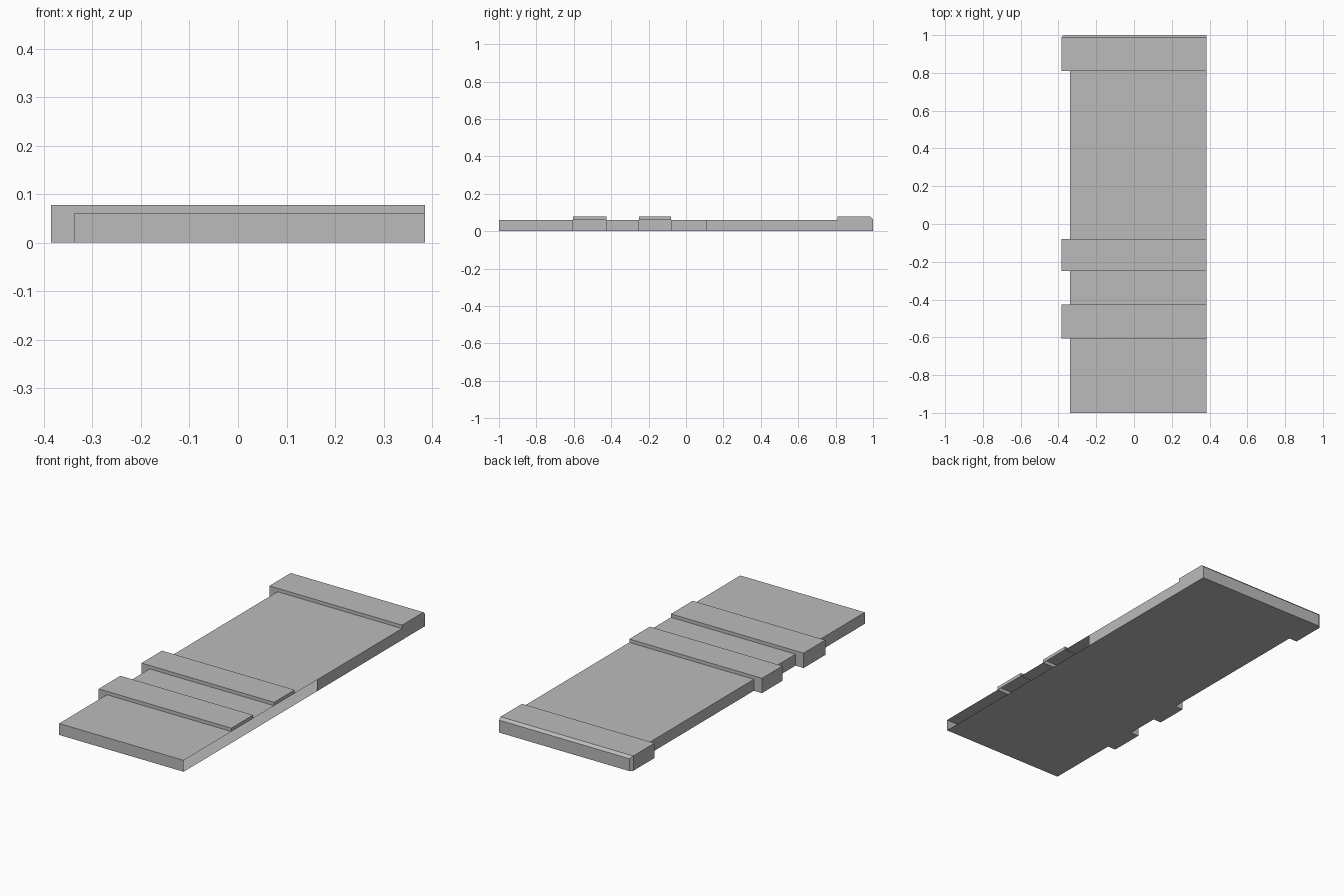
import bpy
import bmesh
from mathutils import Vector

cube = bpy.data.objects.get("Cube")
if cube:
    bpy.data.objects.remove(cube, do_unlink=True)

RIGHT, THIN_X, WIDE_X = 0.385, -0.338, -0.385
THIN_Z, WIDE_Z = 0.06, 0.078
SLOT_END = 0.106    # the +x side is open in front of this

grey = bpy.data.materials.new("plain_grey")
grey.use_nodes = True
colour = (0.5, 0.5, 0.5, 1)
grey.diffuse_color = colour
grey.node_tree.nodes["Principled BSDF"].inputs["Base Color"].default_value = colour


def section(name, y0, y1, wide=False, slot=False, front=None, back=None, bevel=0):
    """One length of the hollow tray; front and back are 'full', 'step' or None."""
    left, top = (WIDE_X, WIDE_Z) if wide else (THIN_X, THIN_Z)
    bm = bmesh.new()
    middle = Vector(((left + RIGHT) / 2, (y0 + y1) / 2, top / 2))

    def face(points):
        f = bm.faces.new([bm.verts.new(p) for p in points])
        f.normal_update()
        if f.normal.dot(f.calc_center_median() - middle) < 0:
            f.normal_flip()

    def side(x, low, high):
        face([(x, y0, low), (x, y1, low), (x, y1, high), (x, y0, high)])

    # Floor, roof and outer wall
    for z in (0, top):
        face([(left, y0, z), (RIGHT, y0, z), (RIGHT, y1, z), (left, y1, z)])
    side(left, 0, top)
    # Slotted side: only the raised strip remains over the slot
    if not slot:
        side(RIGHT, 0, top)
    elif wide:
        side(RIGHT, THIN_Z, top)
    # End walls, stepped where a lower section meets this one
    for y, kind in ((y0, front), (y1, back)):
        if kind == "full":
            face([(left, y, 0), (RIGHT, y, 0), (RIGHT, y, top), (left, y, top)])
        elif kind == "step":
            face([(left, y, 0), (left, y, top), (RIGHT, y, top),
                  (RIGHT, y, THIN_Z), (THIN_X, y, THIN_Z), (THIN_X, y, 0)])
    bmesh.ops.remove_doubles(bm, verts=bm.verts, dist=0.0001)

    # Chamfer the top and outer corner of the rear wall
    if bevel:
        edges = [e for e in bm.edges if all(v.co.y > y1 - 0.001 for v in e.verts)
                 and (all(v.co.z > top - 0.001 for v in e.verts)
                      or all(v.co.x < left + 0.001 for v in e.verts))]
        bmesh.ops.bevel(bm, geom=edges, offset=bevel, segments=1,
                        profile=0.5, affect='EDGES')

    mesh = bpy.data.meshes.new(name)
    bm.to_mesh(mesh)
    bm.free()
    mesh.materials.append(grey)
    bpy.context.collection.objects.link(bpy.data.objects.new(name, mesh))


# Thin lengths of the tray
section("front_panel", -1, -0.605, slot=True, front="full")
section("gap_panel", -0.425, -0.25, slot=True)
section("middle_panel", -0.08, SLOT_END, slot=True)
section("rear_panel", SLOT_END, 0.81)

# Raised bands with tabs on the outer side
for name, y0, y1 in (("front_band", -0.605, -0.425), ("rear_band", -0.25, -0.08)):
    section(name, y0, y1, wide=True, slot=True, front="step", back="step")

# Raised end block
section("end_block", 0.81, 1, wide=True, front="step", back="full", bevel=0.013)
